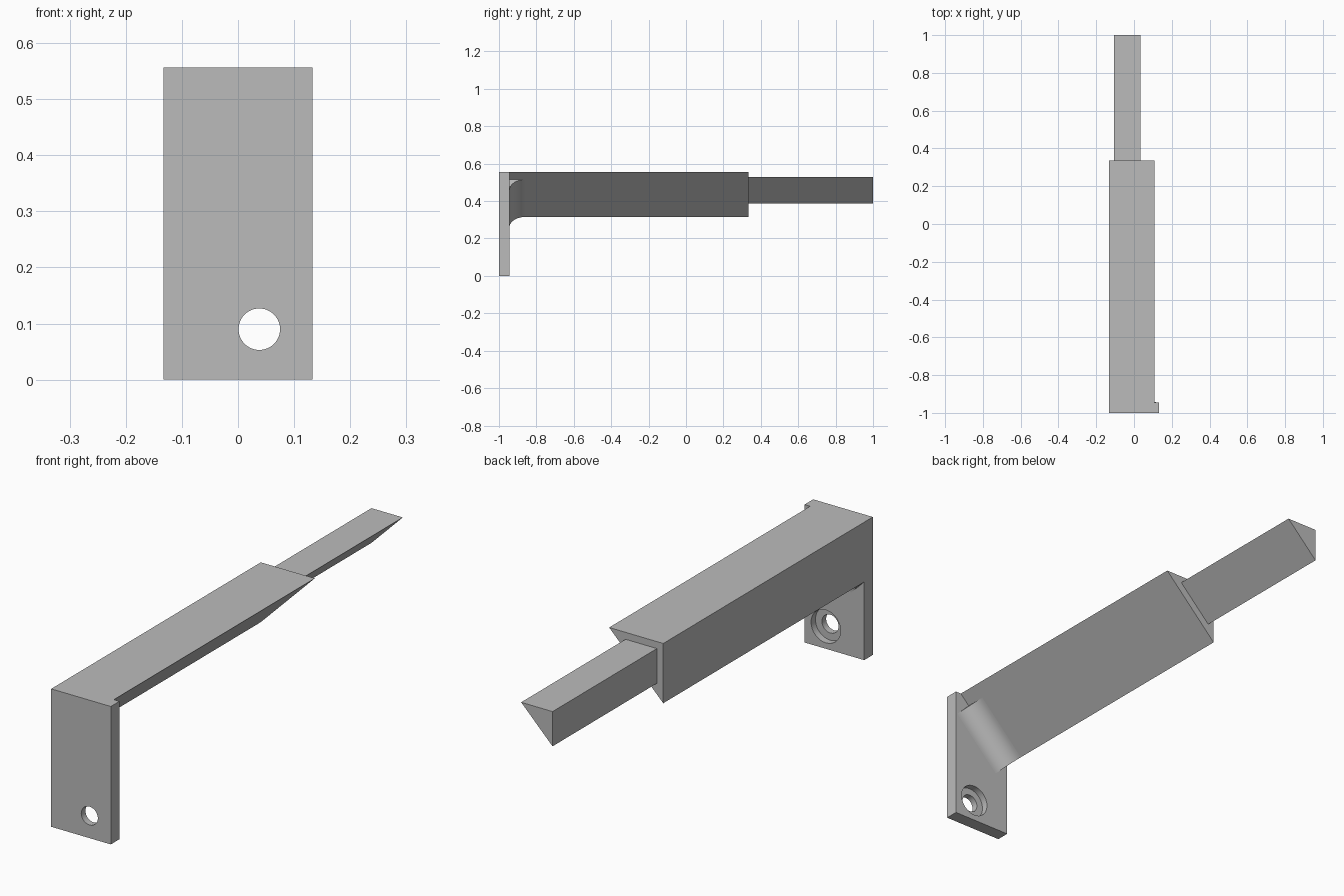
import bpy
import bmesh
from math import sin, cos, pi, radians
from mathutils import Vector

cube = bpy.data.objects.get("Cube")
if cube:
    bpy.data.objects.remove(cube, do_unlink=True)

grey = bpy.data.materials.new("plain_grey")
grey.use_nodes = True
colour = (0.5, 0.5, 0.5, 1)
grey.diffuse_color = colour
grey.node_tree.nodes["Principled BSDF"].inputs["Base Color"].default_value = colour


def prism(name, outline, sweep):
    """Solid made by sweeping a flat outline along a vector."""
    bm = bmesh.new()
    face = bm.faces.new([bm.verts.new(p) for p in outline])
    swept = bmesh.ops.extrude_face_region(bm, geom=[face])["geom"]
    moved = [v for v in swept if isinstance(v, bmesh.types.BMVert)]
    bmesh.ops.translate(bm, verts=moved, vec=sweep)
    bmesh.ops.recalc_face_normals(bm, faces=bm.faces)
    mesh = bpy.data.meshes.new(name)
    bm.to_mesh(mesh)
    bm.free()
    mesh.materials.append(grey)
    obj = bpy.data.objects.new(name, mesh)
    bpy.context.collection.objects.link(obj)
    return obj


def activate(obj):
    bpy.ops.object.select_all(action="DESELECT")
    obj.select_set(True)
    bpy.context.view_layer.objects.active = obj


def smooth(obj):
    activate(obj)
    bpy.ops.object.shade_smooth_by_angle(angle=radians(30))


def corner_bar(name, left, top, size, y0, y1):
    """Right-triangle bar, with its square corner at the upper outside."""
    outline = [(left, y0, top), (left + size, y0, top), (left, y0, top - size)]
    return prism(name, outline, (0, y1 - y0, 0))


HALF, TOP = 0.133, 0.556
FRONT, BACK = -1.0, -0.945
ARM = 0.241

# Mounting plate
plate = prism("mounting_plate",
              [(-HALF, FRONT, 0), (HALF, FRONT, 0), (HALF, FRONT, TOP), (-HALF, FRONT, TOP)],
              (0, BACK - FRONT, 0))

# Screw hole, with a wider recess at the back
for radius, start in ((0.037, FRONT - 0.05), (0.066, BACK - 0.028)):
    ring = [(0.038 + radius * cos(a), start, 0.09 + radius * sin(a))
            for a in (2 * pi * i / 48 for i in range(48))]
    cutter = prism("hole_cutter", ring, (0, BACK + 0.05 - start, 0))
    cutter.hide_render = True
    cut = plate.modifiers.new("screw_hole", "BOOLEAN")
    cut.operation, cut.solver, cut.object = "DIFFERENCE", "EXACT", cutter
    activate(plate)
    bpy.ops.object.modifier_apply(modifier=cut.name)
    bpy.data.objects.remove(cutter, do_unlink=True)
smooth(plate)

# Thick arm and narrower end bar
corner_bar("arm", -HALF, TOP, ARM, BACK, 0.335)
corner_bar("end_bar", -0.105, 0.528, 0.14, 0.335, 1.0)

# Concave fillet between the plate and the sloping side of the arm
R = 0.084
corner = Vector((-HALF, BACK, TOP - ARM))
along = Vector((1, 0, 1)).normalized()
out = Vector((1, 0, -1)).normalized()
back = Vector((0, 1, 0))
arc = [corner + back * R * (1 - cos(a)) + out * R * (1 - sin(a))
       for a in (pi / 2 * i / 16 for i in range(17))]
fillet = prism("fillet", [corner] + arc, along * 0.283)
smooth(fillet)
